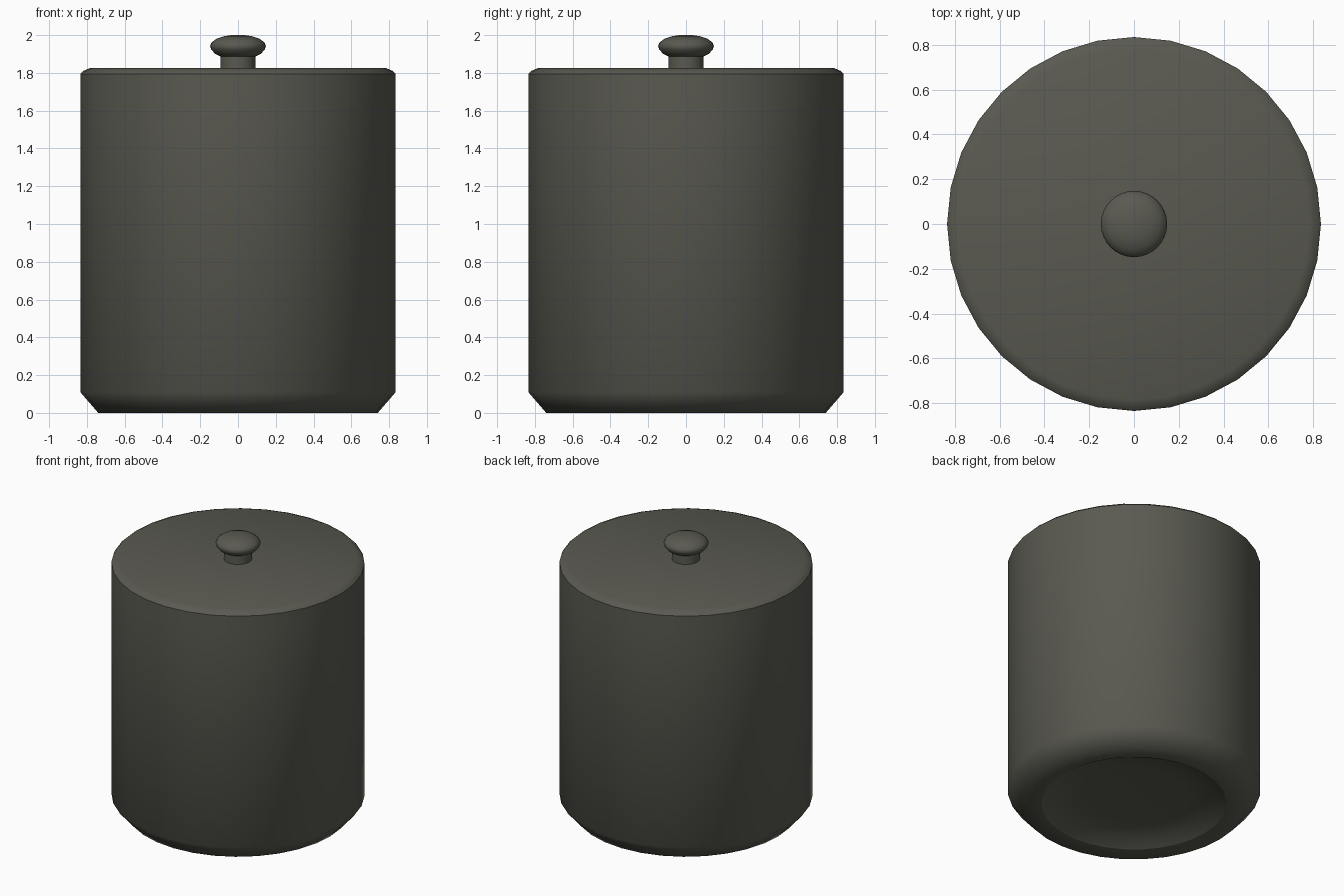
import bpy, bmesh, math

if "Cube" in bpy.data.objects:
    bpy.data.objects.remove(bpy.data.objects["Cube"])

SIDES = 32

grey = bpy.data.materials.new("dark_warm_grey")
grey.diffuse_color = (0.102, 0.102, 0.083, 1)
grey.use_nodes = True
grey.node_tree.nodes["Principled BSDF"].inputs["Base Color"].default_value = grey.diffuse_color


def lathe(name, profile, sharp=()):
    """Spin (radius, z) points around z; rings listed in sharp get hard edges."""
    bm = bmesh.new()
    rings = []
    for r, z in profile:
        if r == 0:
            rings.append([bm.verts.new((0, 0, z))] * SIDES)
        else:
            rings.append([bm.verts.new((r * math.cos(2 * math.pi * i / SIDES),
                                        r * math.sin(2 * math.pi * i / SIDES), z))
                          for i in range(SIDES)])
    for a, b in zip(rings, rings[1:]):
        for i in range(SIDES):
            j = (i + 1) % SIDES
            quad = list(dict.fromkeys([a[i], a[j], b[j], b[i]]))
            bm.faces.new(quad).smooth = True
    for k in sharp:
        for i in range(SIDES):
            e = bm.edges.get((rings[k][i], rings[k][(i + 1) % SIDES]))
            e.smooth = False
    bmesh.ops.recalc_face_normals(bm, faces=bm.faces)
    mesh = bpy.data.meshes.new(name)
    bm.to_mesh(mesh)
    bm.free()
    mesh.materials.append(grey)
    ob = bpy.data.objects.new(name, mesh)
    bpy.context.collection.objects.link(ob)
    return ob


# canister body with bevelled foot and a shallow dished base
lathe("canister_body",
      [(0, 0.07), (0.35, 0.065), (0.52, 0.05), (0.61, 0), (0.74, 0),
       (0.835, 0.11), (0.835, 1.672), (0, 1.672)], sharp=(3, 6))

# lid with a small bevel on its top edge
lathe("lid",
      [(0, 1.67), (0.835, 1.67), (0.835, 1.795), (0.82, 1.81),
       (0.785, 1.825), (0, 1.825)], sharp=(1, 2))

# knob: straight neck and flattened button
lathe("knob_neck", [(0, 1.82), (0.092, 1.82), (0.092, 1.9), (0, 1.9)], sharp=(1, 2))
lathe("knob_button",
      [(0, 1.885), (0.09, 1.886), (0.122, 1.902), (0.142, 1.924), (0.148, 1.943),
       (0.14, 1.961), (0.115, 1.98), (0.075, 1.994), (0.035, 2.0), (0, 2.0)])
